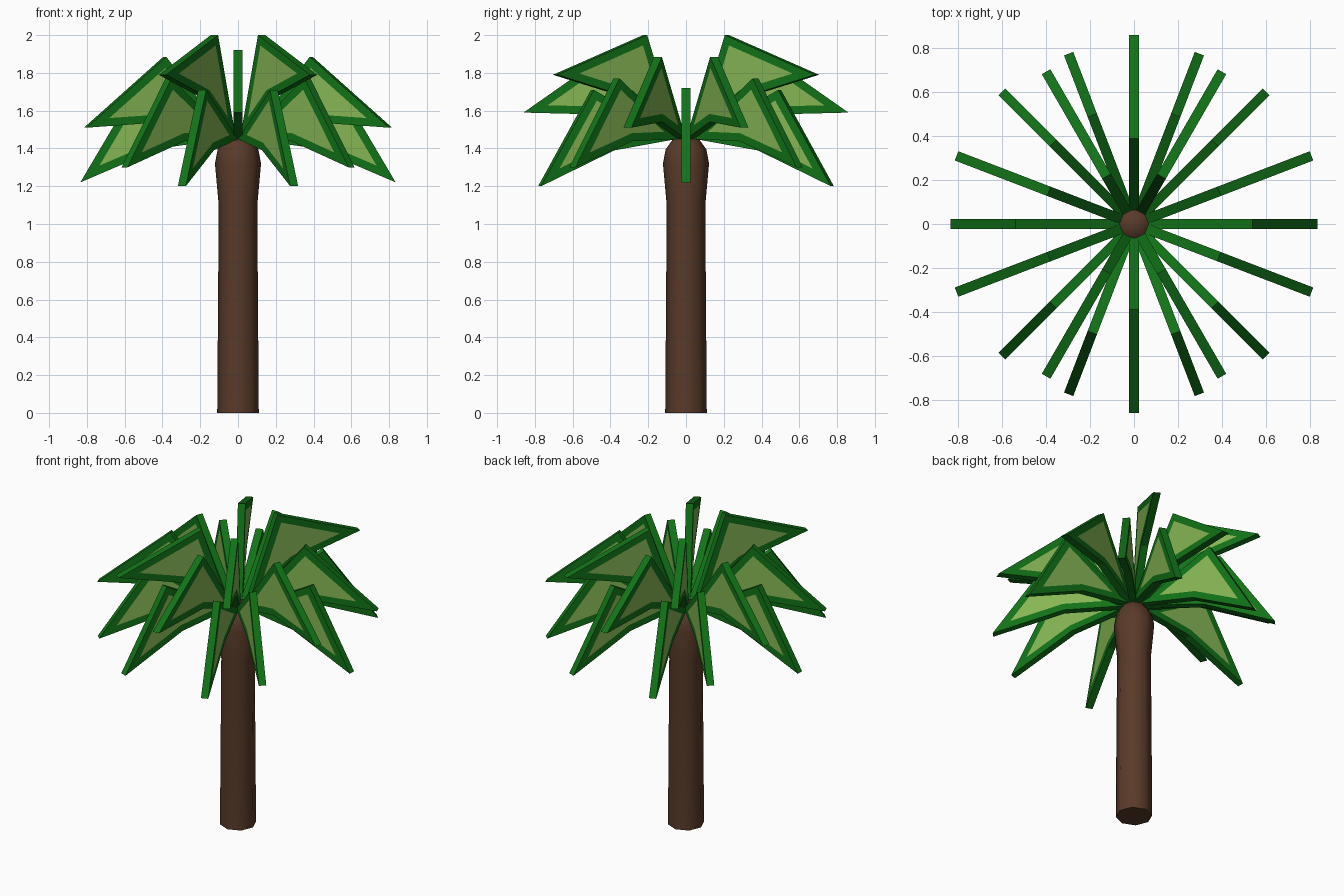
import bpy, bmesh, math
from mathutils import Vector

if "Cube" in bpy.data.objects:
    bpy.data.objects.remove(bpy.data.objects["Cube"])


def material(name, rgb):
    m = bpy.data.materials.new(name)
    m.diffuse_color = (*rgb, 1)
    m.use_nodes = True
    m.node_tree.nodes["Principled BSDF"].inputs["Base Color"].default_value = m.diffuse_color
    return m


bark = material("brown bark", (0.10, 0.043, 0.022))
rim_green = material("deep green", (0.006, 0.17, 0.009))
leaf_green = material("light leaf green", (0.24, 0.47, 0.09))


def make_object(name, bm, mats):
    bmesh.ops.recalc_face_normals(bm, faces=bm.faces[:])
    mesh = bpy.data.meshes.new(name)
    bm.to_mesh(mesh)
    bm.free()
    for m in mats:
        mesh.materials.append(m)
    ob = bpy.data.objects.new(name, mesh)
    bpy.context.collection.objects.link(ob)
    return ob


# Trunk: eight-sided lathe with a swollen, domed head
profile = [(0.11, 0), (0.102, 1.1), (0.122, 1.32), (0.108, 1.395), (0.065, 1.455)]
SIDES = 8
bm = bmesh.new()
rings = [[bm.verts.new((r * math.cos(i * math.tau / SIDES), r * math.sin(i * math.tau / SIDES), z))
          for i in range(SIDES)] for r, z in profile]
for a, b in zip(rings, rings[1:]):
    for i in range(SIDES):
        j = (i + 1) % SIDES
        bm.faces.new((a[i], a[j], b[j], b[i]))
bm.faces.new(rings[0][::-1])
apex = bm.verts.new((0, 0, 1.475))
for i in range(SIDES):
    bm.faces.new((rings[-1][i], rings[-1][(i + 1) % SIDES], apex))
trunk = make_object("trunk", bm, [bark])
bpy.context.view_layer.objects.active = trunk
trunk.select_set(True)
bpy.ops.object.shade_smooth_by_angle(angle=math.radians(50))

THICK = 0.045


# Frond: upright bent plate with a light panel inset on both sides
def frond(name, azimuth, peak, tip):
    pitch = math.atan2(tip[1] - 1.45, tip[0]) + math.radians(8.5)
    under = (0.42 * math.cos(pitch), 1.45 + 0.42 * math.sin(pitch))
    outline = [(0.06, 1.45), under, tip, peak]
    out = Vector((math.cos(azimuth), math.sin(azimuth), 0))
    side = Vector((-out.y, out.x, 0)) * THICK / 2
    bm = bmesh.new()
    a, b = [[bm.verts.new(out * r + Vector((0, 0, z)) + side * s) for r, z in outline]
            for s in (-1, 1)]
    panels = [bm.faces.new(a), bm.faces.new(b[::-1])]
    for i in range(4):
        j = (i + 1) % 4
        bm.faces.new((a[j], a[i], b[i], b[j]))
    bmesh.ops.recalc_face_normals(bm, faces=bm.faces[:])
    bmesh.ops.inset_individual(bm, faces=panels, thickness=0.042, use_even_offset=True)
    for f in panels:
        f.material_index = 1
    # split the bent faces so the concave outline stays clean
    bmesh.ops.triangulate(bm, faces=panels)
    make_object(name, bm, [rim_green, leaf_green])


# azimuth in degrees, peak (radius, height), tip (radius, height)
kinds = [
    ("low_side_frond", 0, (0.54, 1.72), (0.835, 1.22)),
    ("middle_frond", 21, (0.415, 1.885), (0.865, 1.51)),
    ("diagonal_frond", 45, (0.52, 1.77), (0.85, 1.30)),
    ("top_frond", 60, (0.25, 2.0), (0.80, 1.79)),
    ("low_frond", 69, (0.53, 1.71), (0.83, 1.20)),
    ("high_end_frond", 90, (0.39, 1.92), (0.86, 1.59)),
]
for name, deg, peak, tip in kinds:
    # mirror into the other quadrants, skipping duplicates on the axes
    for n, az in enumerate(sorted({deg % 360, (180 - deg) % 360, (180 + deg) % 360, -deg % 360})):
        frond(f"{name}_{n + 1}", math.radians(az), peak, tip)
